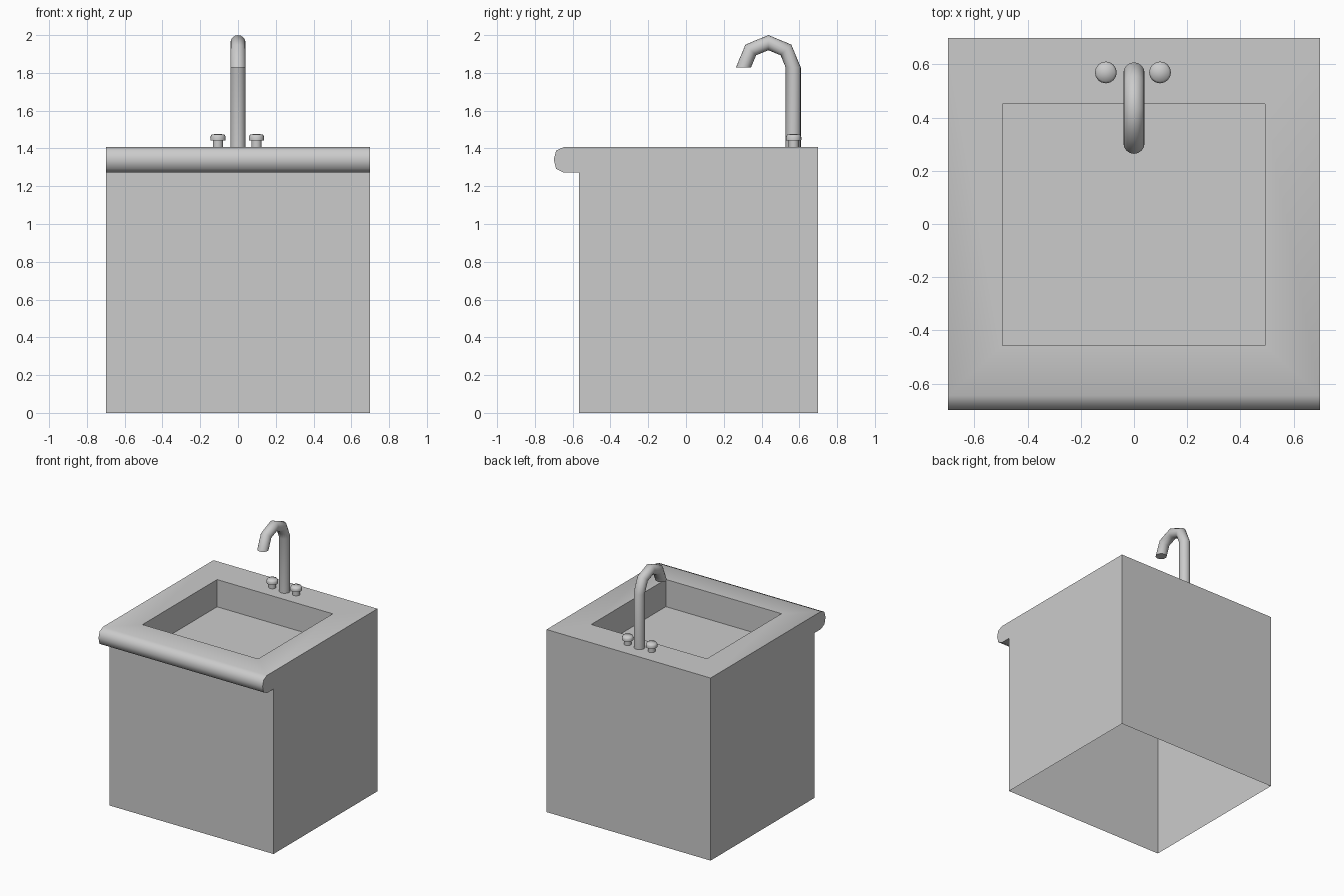
import bpy, bmesh
from math import pi, radians
from mathutils import Matrix, Vector

if "Cube" in bpy.data.objects:
    bpy.data.objects.remove(bpy.data.objects["Cube"])


def finish(name, bm, angle):
    bmesh.ops.recalc_face_normals(bm, faces=bm.faces)
    me = bpy.data.meshes.new(name)
    bm.to_mesh(me)
    bm.free()
    ob = bpy.data.objects.new(name, me)
    bpy.context.collection.objects.link(ob)
    bpy.ops.object.select_all(action='DESELECT')
    bpy.context.view_layer.objects.active = ob
    ob.select_set(True)
    bpy.ops.object.shade_smooth_by_angle(angle=radians(angle))
    return ob


def new_verts(result):
    return [g for g in result["geom"] if isinstance(g, bmesh.types.BMVert)]


TOP = 1.408

# Cabinet: side profile (y, z) with rounded front lip, extruded across x
profile = [(0.7, 0), (0.7, TOP), (-0.646, TOP), (-0.688, 1.388), (-0.7, 1.341),
           (-0.688, 1.293), (-0.646, 1.272), (-0.567, 1.272), (-0.567, 0)]
bm = bmesh.new()
side = bm.faces.new([bm.verts.new((-0.7, y, z)) for y, z in profile])
res = bmesh.ops.extrude_face_region(bm, geom=[side], use_keep_orig=True)
bmesh.ops.translate(bm, verts=new_verts(res), vec=(1.4, 0, 0))
bmesh.ops.recalc_face_normals(bm, faces=bm.faces)
# Open underside
bottom = [f for f in bm.faces if all(abs(v.co.z) < 1e-5 for v in f.verts)]
bmesh.ops.delete(bm, geom=bottom, context='FACES')
# Basin sunk into the counter top
top = next(f for f in bm.faces if all(abs(v.co.z - TOP) < 1e-5 for v in f.verts))
bmesh.ops.inset_region(bm, faces=[top], thickness=0.1)
for v in top.verts:
    v.co = (0.492 if v.co.x > 0 else -0.495, 0.452 if v.co.y > 0 else -0.457, TOP)
res = bmesh.ops.extrude_face_region(bm, geom=[top])
bmesh.ops.translate(bm, verts=new_verts(res), vec=(0, 0, -0.21))
if top.is_valid:
    bmesh.ops.delete(bm, geom=[top], context='FACES_ONLY')
finish("cabinet_with_basin", bm, 60)

# Faucet: straight pipe, then a four-segment half-circle bend
bm = bmesh.new()
pivot = Vector((0, 0.436, 1.828))
ring = bmesh.ops.create_circle(bm, segments=16, radius=0.04,
                               matrix=Matrix.Translation((0, 0.568, TOP)))["verts"]
edges = list(bm.edges)
for step in range(5):
    res = bmesh.ops.extrude_edge_only(bm, edges=edges)
    verts = new_verts(res)
    edges = [g for g in res["geom"] if isinstance(g, bmesh.types.BMEdge)
             and all(v in verts for v in g.verts)]
    if step == 0:
        bmesh.ops.translate(bm, verts=verts, vec=(0, 0, pivot.z - TOP))
    else:
        bmesh.ops.rotate(bm, verts=verts, cent=pivot, matrix=Matrix.Rotation(pi / 4, 3, 'X'))
bmesh.ops.contextual_create(bm, geom=edges)
finish("faucet", bm, 60)

# Tap knobs: stem and rounded cap, turned on a lathe
knob = [(0.027, TOP), (0.027, 1.442), (0.04, 1.442), (0.041, 1.46), (0.034, 1.474), (0, 1.477)]
for name, x in (("left_knob", -0.106), ("right_knob", 0.098)):
    bm = bmesh.new()
    vs = [bm.verts.new((x + r, 0.57, z)) for r, z in knob]
    es = [bm.edges.new(p) for p in zip(vs, vs[1:])]
    bmesh.ops.spin(bm, geom=vs + es, cent=(x, 0.57, 0), axis=(0, 0, 1),
                   angle=2 * pi, steps=16)
    bmesh.ops.remove_doubles(bm, verts=bm.verts, dist=1e-4)
    finish(name, bm, 60)
